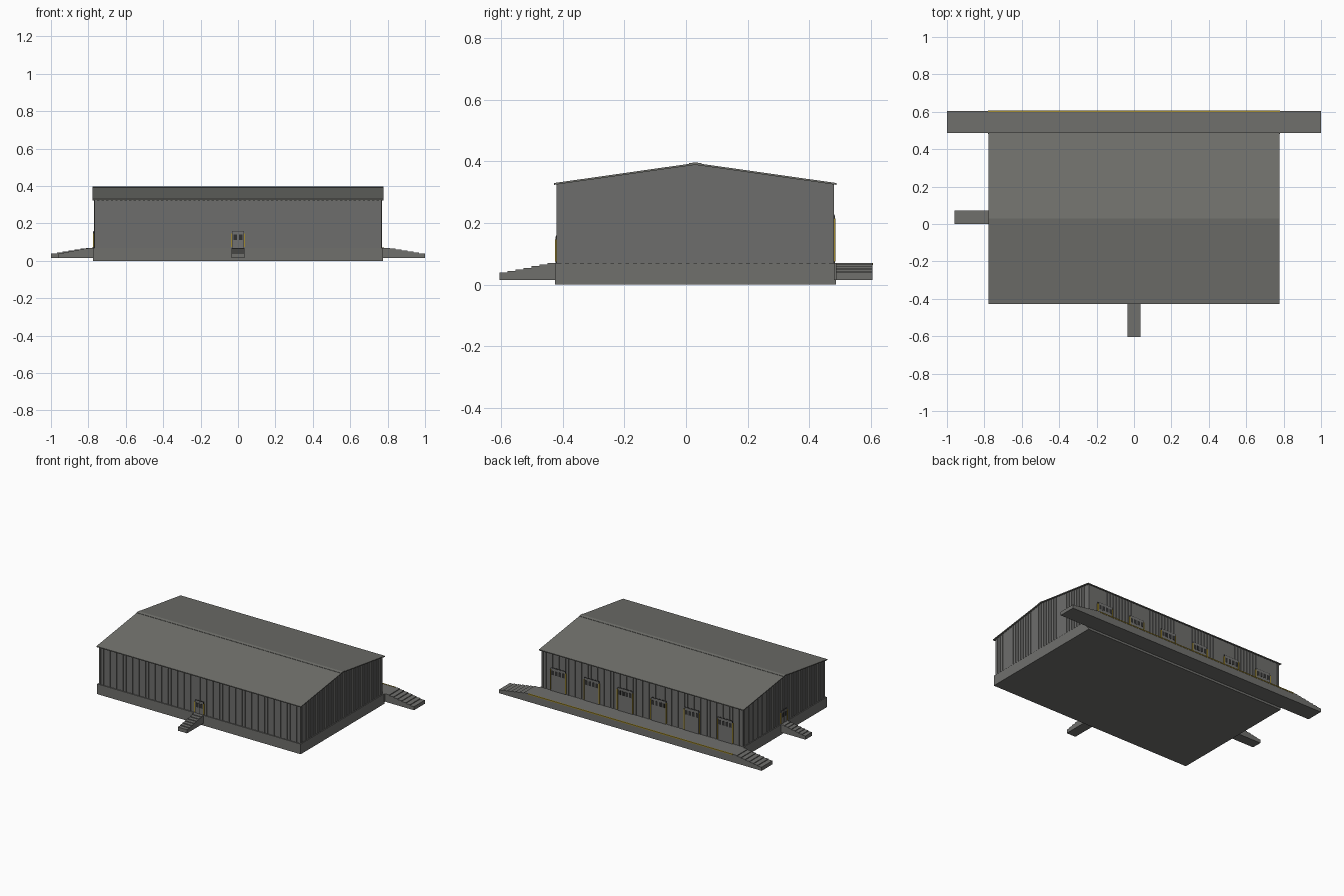
import bpy, bmesh, math
from mathutils import Matrix, Vector

if "Cube" in bpy.data.objects:
    bpy.data.objects.remove(bpy.data.objects["Cube"], do_unlink=True)


def material(name, rgb):
    m = bpy.data.materials.new(name)
    m.use_nodes = True
    m.diffuse_color = (*rgb, 1)
    m.node_tree.nodes["Principled BSDF"].inputs["Base Color"].default_value = (*rgb, 1)
    return m


CONCRETE = material("concrete grey", (0.16, 0.16, 0.152))
CLADDING = material("cladding grey", (0.155, 0.155, 0.15))
ROOF = material("roof grey", (0.165, 0.166, 0.152))
PANEL = material("door grey", (0.17, 0.17, 0.165))
DARK = material("dark frame", (0.03, 0.03, 0.03))
YELLOW = material("safety yellow", (0.36, 0.26, 0.03))

# Main dimensions
BACK, FRONT, MID = 0.477, -0.417, 0.03
SIDE, DECK, RIDGE = 0.768, 0.07, 0.393
SLOPE = 0.142


def roof_z(y):
    return RIDGE - SLOPE * abs(y - MID)


def finish(name, bm, mat):
    bmesh.ops.recalc_face_normals(bm, faces=bm.faces)
    mesh = bpy.data.meshes.new(name)
    bm.to_mesh(mesh)
    bm.free()
    mesh.materials.append(mat)
    ob = bpy.data.objects.new(name, mesh)
    bpy.context.collection.objects.link(ob)
    return ob


def add_box(bm, lo, hi, frame=Matrix()):
    lo, hi = Vector(lo), Vector(hi)
    size = Matrix.Diagonal((*(hi - lo), 1))
    bmesh.ops.create_cube(bm, size=1, matrix=frame @ Matrix.Translation((lo + hi) / 2) @ size)


def box(name, mat, lo, hi, frame=Matrix()):
    bm = bmesh.new()
    add_box(bm, lo, hi, frame)
    return finish(name, bm, mat)


def prism(name, mat, profile, x):
    """Extrude a y-z outline from -x to x."""
    bm = bmesh.new()
    face = bm.faces.new([bm.verts.new((-x, y, z)) for y, z in profile])
    new = bmesh.ops.extrude_face_region(bm, geom=[face])["geom"]
    bmesh.ops.translate(bm, vec=(2 * x, 0, 0), verts=[g for g in new if isinstance(g, bmesh.types.BMVert)])
    return finish(name, bm, mat)


def wall_frame(x, y, angle):
    """Local x runs along the wall, local -y points outward."""
    return Matrix.Translation((x, y, 0)) @ Matrix.Rotation(math.radians(angle), 4, "Z")


# Foundation, walls and roof
box("foundation", CONCRETE, (-0.775, -0.425, 0), (0.775, 0.486, DECK))
prism("walls", CLADDING, [(FRONT, DECK), (BACK, DECK), (BACK, roof_z(BACK)),
                          (MID, RIDGE), (FRONT, roof_z(FRONT))], SIDE)


def roof_strip(name, mat, half, lift, thick, x):
    top = [(MID + s * half, roof_z(MID + half) + lift) for s in (-1, 1)]
    prism(name, mat, [top[0], (MID, RIDGE + lift), top[1], (top[1][0], top[1][1] - thick),
                      (MID, RIDGE + lift - thick), (top[0][0], top[0][1] - thick)], x)


roof_strip("roof", ROOF, 0.458, 0.002, 0.006, 0.779)
roof_strip("ridge_cap", ROOF, 0.02, 0.004, 0.004, 0.779)

# Upright ribs of the wall cladding
PITCH, WIDE, DEEP = 0.0245, 0.006, 0.003
bm = bmesh.new()
count = int(2 * SIDE / PITCH)
for i in range(count + 1):
    x = (i - count / 2) * PITCH
    for y0, y1 in ((FRONT - DEEP, FRONT), (BACK, BACK + DEEP)):
        add_box(bm, (x - WIDE, y0, DECK), (x + WIDE, y1, roof_z(FRONT) - 0.003))
count = int((BACK - FRONT) / PITCH)
for i in range(count):
    y = MID + (i - (count - 1) / 2) * PITCH
    top = roof_z(y) - 0.004
    for x0, x1 in ((-SIDE - DEEP, -SIDE), (SIDE, SIDE + DEEP)):
        add_box(bm, (x0, y - WIDE, DECK), (x1, y + WIDE, top))
finish("wall_ribs", bm, CLADDING)


def door(name, frame, width, top, leaves, panes):
    """Framed door with yellow jamb strips, leaf joints and window panes."""
    h = width / 2
    box(name + "_frame", DARK, (-h - 0.003, -0.005, DECK), (h + 0.003, 0, top + 0.003), frame)
    bm = bmesh.new()
    leaf = width / leaves
    for i in range(leaves):
        u = -h + i * leaf
        add_box(bm, (u + 0.001, -0.006, DECK), (u + leaf - 0.001, 0, top), frame)
    finish(name + "_panel", bm, PANEL)
    bm = bmesh.new()
    for s in (-1, 1):
        u = s * (h + 0.004)
        add_box(bm, (u - 0.003, -0.008, DECK + 0.005), (u + 0.003, 0, top - 0.01), frame)
    finish(name + "_jambs", bm, YELLOW)
    bm = bmesh.new()
    cell = width / panes
    for i in range(panes):
        u = -h + (i + 0.5) * cell
        add_box(bm, (u - cell * 0.33, -0.007, top - 0.045),
                (u + cell * 0.33, 0, top - 0.015), frame)
    finish(name + "_panes", bm, DARK)


door("front_door", wall_frame(0, FRONT, 0), 0.06, 0.157, 2, 2)
door("right_side_door", wall_frame(-SIDE, 0.036, -90), 0.06, 0.157, 2, 2)
for i in range(6):
    door("dock_door_%d" % (i + 1), wall_frame((i - 2.5) * 0.2545, BACK, 180), 0.108, 0.225, 1, 4)

# Loading dock with a yellow edge stripe
box("loading_dock", CONCRETE, (-0.78, 0.48, 0.015), (0.78, 0.605, DECK))
box("dock_edge_stripe", YELLOW, (-0.78, 0.599, DECK - 0.006), (0.78, 0.607, DECK + 0.001))


def stairs(name, frame, width, run, steps=7):
    """Solid flight falling away from the wall."""
    bm = bmesh.new()
    drop = (DECK - 0.035) / steps
    for i in range(steps):
        add_box(bm, (-width / 2, -run * (i + 1) / steps, 0.015),
                (width / 2, -run * i / steps, DECK - i * drop), frame)
    bmesh.ops.remove_doubles(bm, verts=bm.verts, dist=0.0001)
    finish(name, bm, CONCRETE)


stairs("front_stairs", wall_frame(0, -0.423, 0), 0.07, 0.182)
stairs("right_side_stairs", wall_frame(-0.773, 0.036, -90), 0.07, 0.187)
stairs("dock_stairs_right", wall_frame(-0.78, 0.546, -90), 0.118, 0.22)
stairs("dock_stairs_left", wall_frame(0.78, 0.546, 90), 0.118, 0.22)
